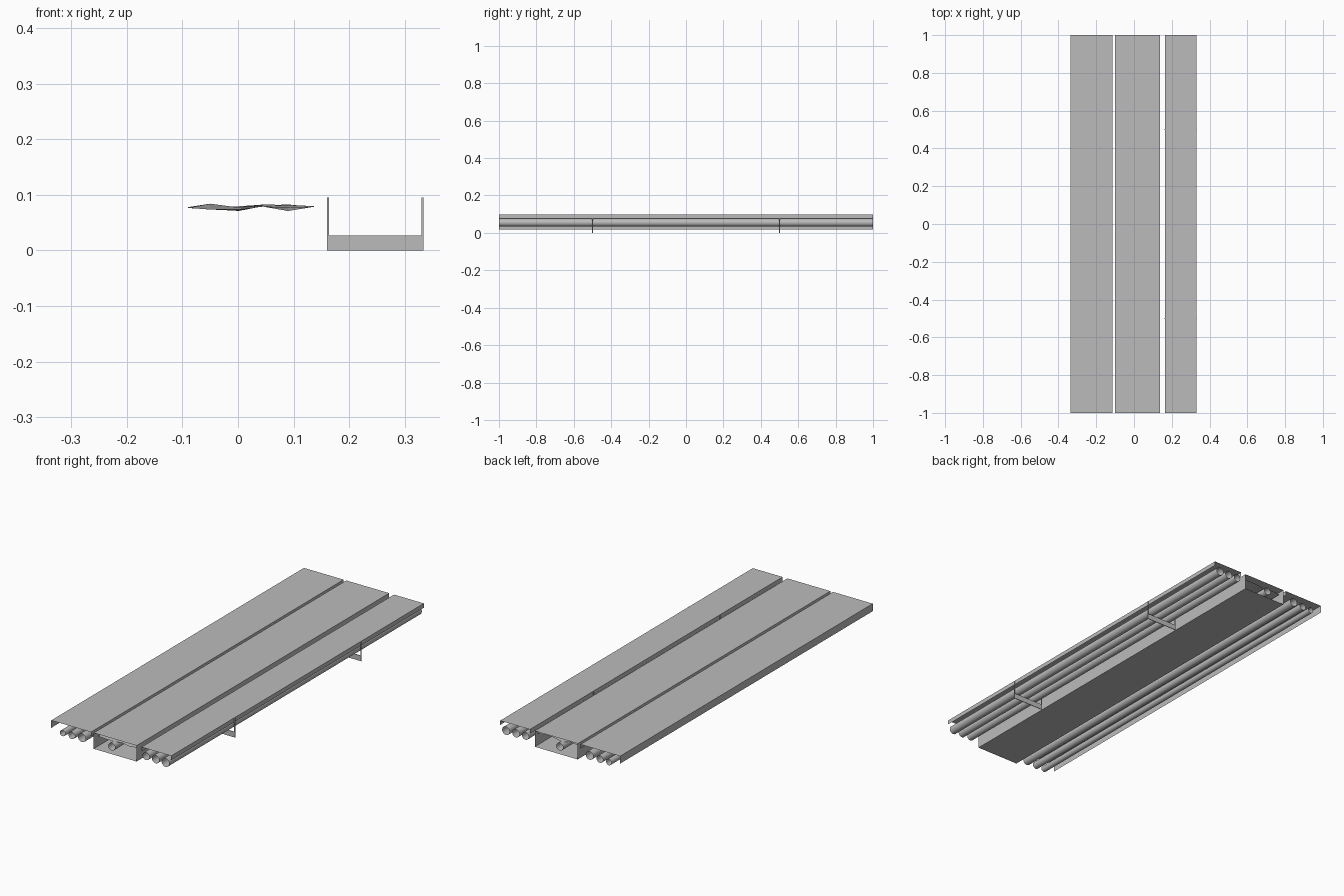
import bpy, bmesh, math, random

cube = bpy.data.objects.get("Cube")
if cube:
    bpy.data.objects.remove(cube, do_unlink=True)

grey = bpy.data.materials.new("plain grey")
grey.use_nodes = True
grey.diffuse_color = (0.5, 0.5, 0.5, 1)
grey.node_tree.nodes["Principled BSDF"].inputs["Base Color"].default_value = (0.5, 0.5, 0.5, 1)


def finish(name, bm, smooth=False):
    mesh = bpy.data.meshes.new(name)
    bm.to_mesh(mesh)
    bm.free()
    mesh.materials.append(grey)
    for p in mesh.polygons:
        p.use_smooth = smooth
    obj = bpy.data.objects.new(name, mesh)
    bpy.context.scene.collection.objects.link(obj)
    return obj


def extrude_profile(name, points, closed=False, smooth=False):
    """Sheet swept along the whole length from an (x, z) profile."""
    bm = bmesh.new()
    front = [bm.verts.new((x, -1, z)) for x, z in points]
    back = [bm.verts.new((x, 1, z)) for x, z in points]
    n = len(points)
    for i in range(n if closed else n - 1):
        j = (i + 1) % n
        bm.faces.new((front[i], front[j], back[j], back[i]))
    return finish(name, bm, smooth)


def tube(name, x, z, r, sides=20):
    ring = [(x + r * math.cos(2 * math.pi * i / sides),
             z + r * math.sin(2 * math.pi * i / sides)) for i in range(sides)]
    extrude_profile(name, ring, closed=True, smooth=True)


TOP = 0.0975

# Folded covers over the outer pipe bundles
extrude_profile("left_cover", [(0.165, 0.076), (0.165, TOP), (0.33, TOP), (0.33, 0.076)])
extrude_profile("right_cover", [(-0.335, 0.06), (-0.335, TOP), (-0.115, TOP), (-0.115, 0.076)])

# Open-ended central duct
extrude_profile("central_duct", [(-0.1, 0.018), (0.138, 0.018), (0.138, TOP), (-0.1, TOP)], closed=True)

# Pipes
tube("central_pipe", 0.0, 0.055, 0.019)
for i, (x, z, r) in enumerate([(0.19, 0.058, 0.019), (0.243, 0.057, 0.02), (0.298, 0.055, 0.021)]):
    tube(f"left_pipe_{i + 1}", x, z, r)
for i, (x, z, r) in enumerate([(-0.165, 0.055, 0.021), (-0.222, 0.052, 0.018), (-0.272, 0.05, 0.015)]):
    tube(f"right_pipe_{i + 1}", x, z, r)

# Crumpled liner sheet inside the duct: (x, low z, high z) per column
random.seed(4)
columns = [(-0.09, 0.076, 0.078), (-0.05, 0.072, 0.087), (0, 0.069, 0.08),
           (0.045, 0.078, 0.083), (0.09, 0.07, 0.084), (0.137, 0.078, 0.08)]
bm = bmesh.new()
rows = [[bm.verts.new((x, -0.98 + 1.96 * k / 10, random.uniform(lo, hi))) for x, lo, hi in columns]
        for k in range(11)]
for a, b in zip(rows, rows[1:]):
    for i in range(len(columns) - 1):
        bm.faces.new((a[i], a[i + 1], b[i + 1], b[i]))
finish("duct_liner", bm)

# U-shaped hangers under the left bundle
outline = [(0.16, 0), (0.334, 0), (0.334, 0.0955), (0.33, 0.0955),
           (0.33, 0.027), (0.164, 0.027), (0.164, 0.0955), (0.16, 0.0955)]
for name, y in (("front_hanger", -0.5), ("back_hanger", 0.5)):
    bm = bmesh.new()
    face = bm.faces.new([bm.verts.new((x, y - 0.0015, z)) for x, z in outline])
    moved = bmesh.ops.extrude_face_region(bm, geom=[face])["geom"]
    bmesh.ops.translate(bm, vec=(0, 0.003, 0),
                        verts=[v for v in moved if isinstance(v, bmesh.types.BMVert)])
    bmesh.ops.recalc_face_normals(bm, faces=bm.faces)
    finish(name, bm)
